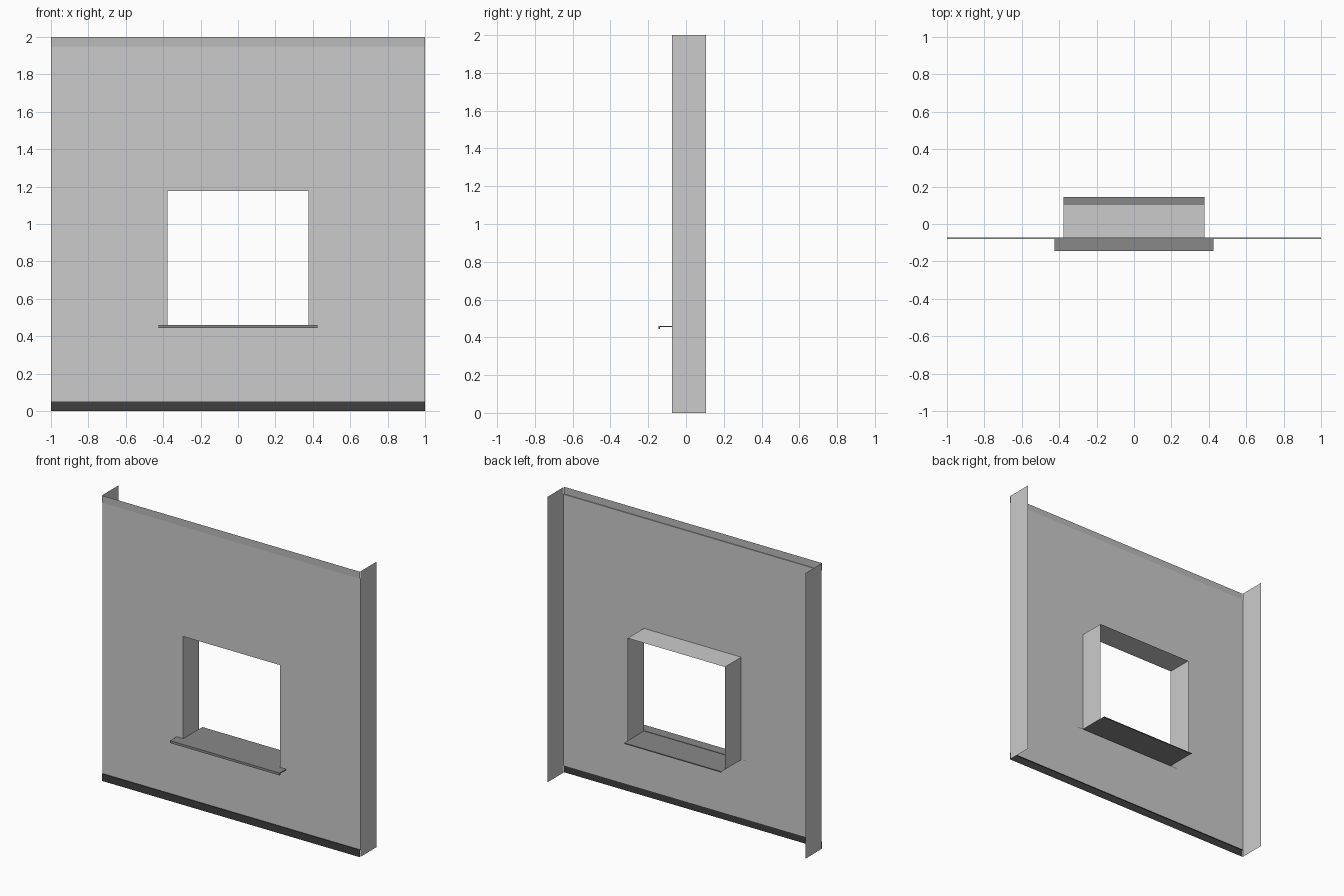
import bpy

if "Cube" in bpy.data.objects:
    bpy.data.objects.remove(bpy.data.objects["Cube"])

FACE, BACK = -0.073, 0.107        # wall face and rear edge of the returns
SILL_Y = 0.145                    # sill reach, front and back
HX, HZ0, HZ1 = 0.377, 0.458, 1.177  # window opening
BAND, STEP = 0.05, 0.006          # edge band height and projection


def make(name, verts, faces, mat=None):
    mesh = bpy.data.meshes.new(name)
    mesh.from_pydata(verts, [], faces)
    ob = bpy.data.objects.new(name, mesh)
    bpy.context.collection.objects.link(ob)
    if mat:
        mesh.materials.append(mat)
    return ob


def extrude_x(name, profile, half, mat=None, closed=False):
    """Sweep a (y, z) profile along x; closed profiles get end caps."""
    n = len(profile)
    verts = [(s * half, y, z) for s in (-1, 1) for y, z in profile]
    faces = [(i, n + i, n + (i + 1) % n, (i + 1) % n)
             for i in range(n if closed else n - 1)]
    if closed:
        faces += [tuple(range(n)), tuple(range(2 * n - 1, n - 1, -1))]
    return make(name, verts, faces, mat)


def grey(name, v):
    m = bpy.data.materials.new(name)
    m.diffuse_color = (v, v, v, 1)
    m.use_nodes = True
    m.node_tree.nodes["Principled BSDF"].inputs["Base Color"].default_value = m.diffuse_color
    return m


dark, mid, sill_grey = grey("dark_grey", 0.05), grey("mid_grey", 0.5), grey("sill_grey", 0.25)

# Wall face: 3 x 3 grid with the middle cell left open
xs, zs = (-1, -HX, HX, 1), (BAND, HZ0, HZ1, 2 - BAND)
make("wall_face", [(x, FACE, z) for z in zs for x in xs],
     [(4 * j + i, 4 * j + i + 1, 4 * j + i + 5, 4 * j + i + 4)
      for j in range(3) for i in range(3) if (i, j) != (1, 1)])

# Side returns and window jambs
for name, half, z0, z1, order in (("side_return", 1, 0, 2, 1), ("window_jamb", HX, HZ0, HZ1, -1)):
    for side, s in (("left", -1), ("right", 1)):
        quad = [(s * half, FACE, z0), (s * half, BACK, z0),
                (s * half, BACK, z1), (s * half, FACE, z1)]
        make(f"{side}_{name}", quad, [(0, 1, 2, 3)[::s * order]])

# Window head
extrude_x("window_head", [(FACE, HZ1), (BACK, HZ1)], HX)

# Top and bottom edge bands, stepped slightly forward of the wall
f = FACE - STEP
extrude_x("bottom_band", [(f, 0), (f, BAND), (FACE, BAND)], 1, dark)
extrude_x("top_band", [(FACE, 2 - BAND), (f, 2 - BAND), (f, 2)], 1, mid)

# Window sill: sheet through the opening, thicker drip nose in front
extrude_x("window_sill", [(FACE, HZ0), (SILL_Y, HZ0), (SILL_Y, HZ0 - 0.007)], HX, sill_grey)
t, top, low = 0.007, HZ0 + 0.003, 0.444
extrude_x("sill_nose", [(FACE, top - t), (-SILL_Y + t, top - t), (-SILL_Y + t, low),
                        (-SILL_Y, low), (-SILL_Y, top), (FACE, top)],
          0.425, sill_grey, closed=True)
